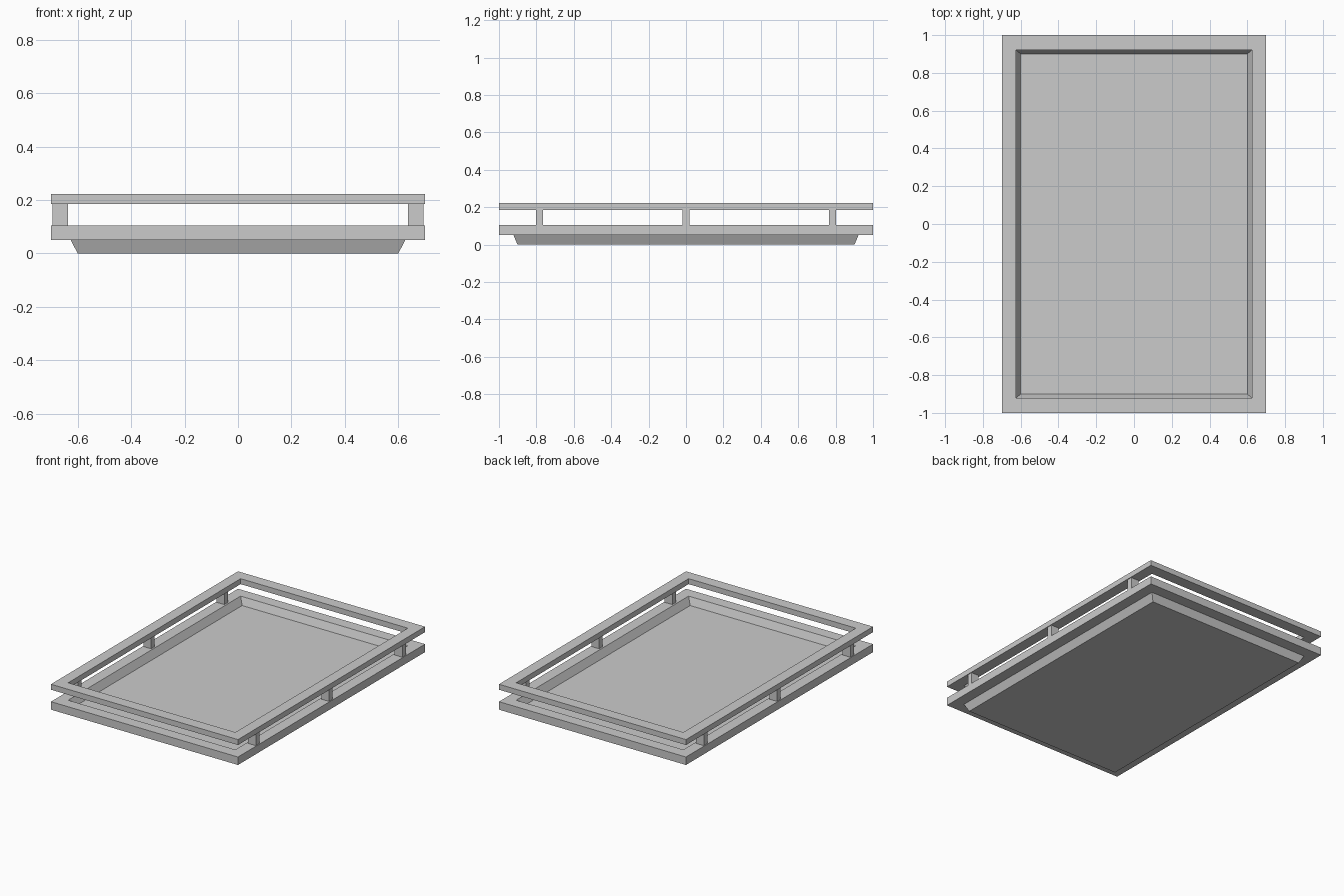
import bpy
import bmesh

cube = bpy.data.objects.get("Cube")
if cube:
    bpy.data.objects.remove(cube, do_unlink=True)

grey = bpy.data.materials.new("light_grey")
grey.use_nodes = True
colour = (0.6, 0.6, 0.6, 1)
grey.diffuse_color = colour
grey.node_tree.nodes["Principled BSDF"].inputs["Base Color"].default_value = colour

OUTER = (0.7, 1.0)
OPENING = (0.626, 0.922)
FLOOR = (0.6, 0.901)


def make_object(name, bm):
    bmesh.ops.recalc_face_normals(bm, faces=bm.faces)
    mesh = bpy.data.meshes.new(name)
    bm.to_mesh(mesh)
    bm.free()
    mesh.materials.append(grey)
    obj = bpy.data.objects.new(name, mesh)
    bpy.context.collection.objects.link(obj)
    return obj


def loft(name, rings, cap=False):
    """Join rectangular rings (half size, z); cap both ends or close the loop."""
    bm = bmesh.new()
    loops = []
    for (hx, hy), z in rings:
        corners = ((-hx, -hy), (hx, -hy), (hx, hy), (-hx, hy))
        loops.append([bm.verts.new((x, y, z)) for x, y in corners])
    following = loops[1:] if cap else loops[1:] + loops[:1]
    for a, b in zip(loops, following):
        for i in range(4):
            j = (i + 1) % 4
            bm.faces.new((a[i], a[j], b[j], b[i]))
    if cap:
        bm.faces.new(loops[0])
        bm.faces.new(loops[-1])
    return make_object(name, bm)


def box(name, centre, size):
    bm = bmesh.new()
    bmesh.ops.create_cube(bm, size=1)
    bmesh.ops.scale(bm, vec=size, verts=bm.verts)
    bmesh.ops.translate(bm, vec=centre, verts=bm.verts)
    return make_object(name, bm)


# Tray: tapered underside, flat rim and sunken floor in one shell
loft("tray", [(FLOOR, 0), (OPENING, 0.05), (OUTER, 0.05),
              (OUTER, 0.104), (OPENING, 0.104), (FLOOR, 0.055)], cap=True)

# Raised rail frame
loft("rail", [(OUTER, 0.185), (OUTER, 0.222), (OPENING, 0.222), (OPENING, 0.185)])

# Three posts along each long side
for side, sign in (("left", 1), ("right", -1)):
    for place, y in (("front", -0.783), ("middle", 0), ("back", 0.783)):
        box(f"{side}_{place}_post", (sign * 0.666, y, 0.1445), (0.058, 0.038, 0.081))
